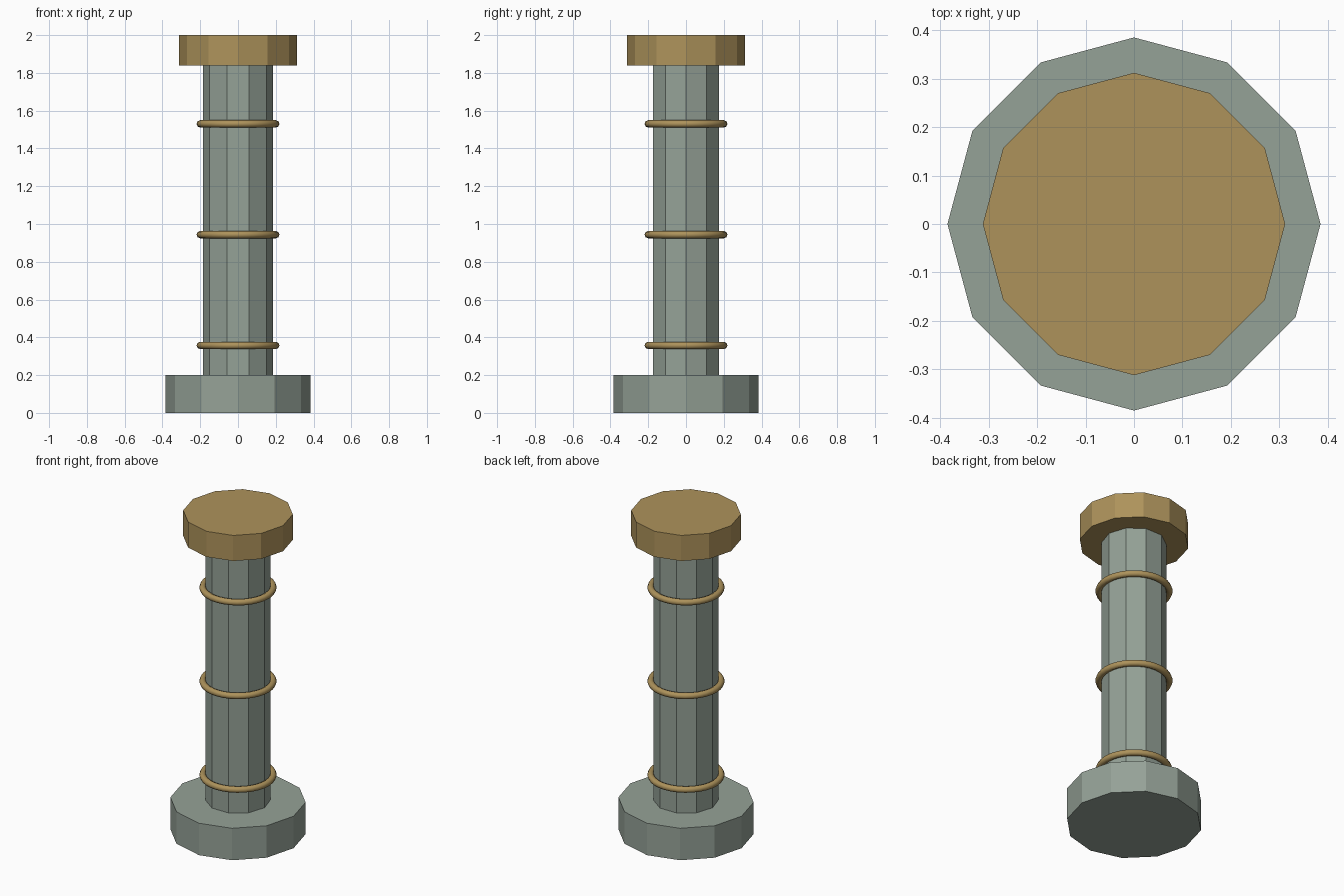
import bpy
import math

if "Cube" in bpy.data.objects:
    bpy.data.objects.remove(bpy.data.objects["Cube"])


def material(name, color):
    m = bpy.data.materials.new(name)
    m.diffuse_color = (*color, 1.0)
    m.use_nodes = True
    m.node_tree.nodes["Principled BSDF"].inputs["Base Color"].default_value = m.diffuse_color
    return m


STONE = material("grey_green_stone", (0.30, 0.36, 0.31))
BRASS = material("brass", (0.42, 0.29, 0.105))


def drum(name, sides, radius, z0, z1, mat):
    """Flat-sided prism with a corner on the +x axis."""
    bpy.ops.mesh.primitive_cylinder_add(
        vertices=sides, radius=radius, depth=z1 - z0, location=(0, 0, (z0 + z1) / 2))
    ob = bpy.context.object
    ob.name = name
    # the primitive starts with a corner on +y; turn it onto +x
    ob.rotation_euler.z = -math.pi / 2
    ob.data.materials.append(mat)


def ring(name, z):
    """Smooth band around the shaft."""
    bpy.ops.mesh.primitive_torus_add(
        major_segments=32, minor_segments=8, major_radius=0.2,
        minor_radius=0.0195, location=(0, 0, z))
    ob = bpy.context.object
    ob.name = name
    ob.data.materials.append(BRASS)
    bpy.ops.object.shade_smooth()


# base, shaft and cap
drum("base", 12, 0.385, 0.0, 0.2, STONE)
drum("shaft", 10, 0.185, 0.2, 1.84, STONE)
drum("cap", 12, 0.312, 1.84, 2.0, BRASS)

# three evenly spaced bands
for i, label in enumerate(("lower", "middle", "upper")):
    ring(label + "_ring", 0.357 + 0.5865 * i)
